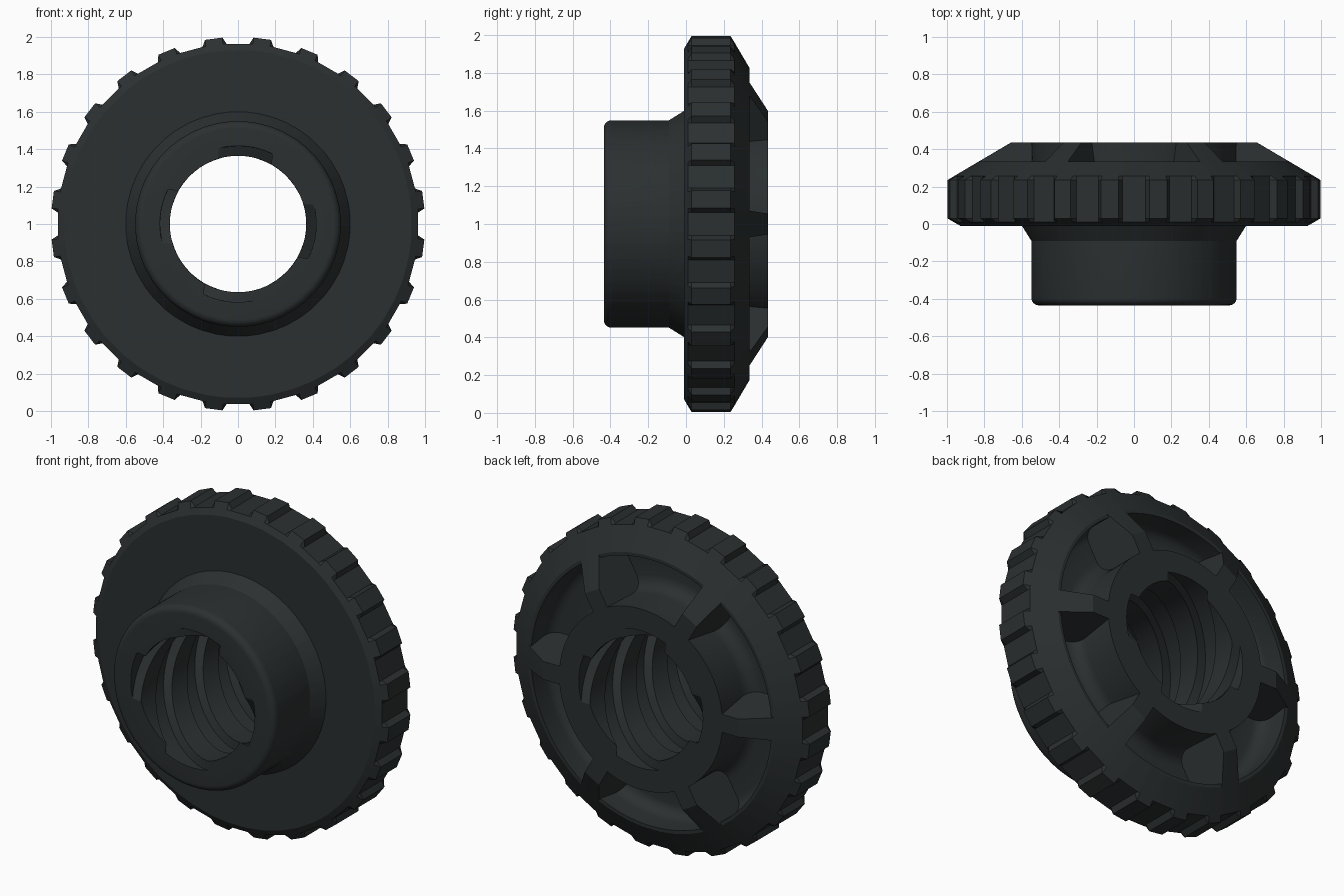
import bpy, bmesh
from math import sin, cos, asin, pi, radians

if "Cube" in bpy.data.objects:
    bpy.data.objects.remove(bpy.data.objects["Cube"])

mat = bpy.data.materials.new("dark_plastic")
mat.diffuse_color = (0.024, 0.029, 0.030, 1)
mat.use_nodes = True
mat.node_tree.nodes["Principled BSDF"].inputs["Base Color"].default_value = mat.diffuse_color


def make_object(name, bm):
    bmesh.ops.recalc_face_normals(bm, faces=bm.faces)
    mesh = bpy.data.meshes.new(name)
    bm.to_mesh(mesh)
    bm.free()
    mesh.materials.append(mat)
    obj = bpy.data.objects.new(name, mesh)
    bpy.context.collection.objects.link(obj)
    return obj


def polar(r, a, y):
    return (r * cos(a), y, 1 + r * sin(a))


def skin(bm, rings):
    """Bridge closed rings of points and cap both ends."""
    loops = [[bm.verts.new(p) for p in ring] for ring in rings]
    n = len(loops[0])
    for a, b in zip(loops, loops[1:]):
        for i in range(n):
            j = (i + 1) % n
            bm.faces.new((a[i], a[j], b[j], b[i]))
    bm.faces.new(loops[0])
    bm.faces.new(loops[-1])


def arc(cx, cy, r, start, end, steps=6):
    return [(cx + r * cos(radians(start + (end - start) * i / steps)),
             cy + r * sin(radians(start + (end - start) * i / steps)))
            for i in range(steps + 1)]


# Wheel body: turned rings (radius, y); 24 grip teeth stand above the gap radius
GAP = 0.965
rings = [(r, y) for r, y in arc(0.51, -0.395, 0.04, -90, 0)]
rings += [(0.55, -0.09), (0.60, -0.01), (0.93, -0.01), (GAP, 0.01), (1.0, 0.03),
          (1.0, 0.235), (GAP, 0.2556), (0.83, 0.335), (0.66, 0.435)]
body_rings = []
for r, y in rings:
    ring = []
    for k in range(24):
        mid = 7.5 + 15 * k
        for off, top in ((-3.85, False), (-2.7, True), (2.7, True), (3.85, False)):
            rr = r if top else min(r, GAP)
            ring.append(polar(rr, radians(mid + off), y))
    body_rings.append(ring)
bm = bmesh.new()
skin(bm, body_rings)
wheel = make_object("threaded_grip_wheel", bm)

# Cutter, part 1: bore with a four-start helical groove
bm = bmesh.new()
section = []
for k in range(4):
    c = -6 + 90 * k
    section += [(0.418, c - 20 + 40 * i / 6) for i in range(7)]
    section += [(0.365, c + 23 + 44 * i / 7) for i in range(8)]
bore = []
for s in range(61):
    y = -0.6 + 1.2 * s / 60
    twist = -2 * pi * (y + 0.435) / 1.2
    bore.append([polar(r, radians(a) + twist, y) for r, a in section])
skin(bm, bore)

# Cutter, part 2: six filleted pockets that leave tapered spokes between them
pocket = [(0.55, 0.5)] + arc(0.63, 0.23, 0.08, 180, 270)
pocket += arc(0.74, 0.22, 0.07, 270, 360)
pocket += [(0.81, 0.335), (1.03, 0.335), (1.03, 0.5)]
STEPS = 16
for k in range(6):
    slices = []
    for s in range(STEPS + 1):
        ring = []
        for r, y in pocket:
            da = asin((0.055 + 0.15 * (0.435 - y)) / r)
            a = k * pi / 3 + da + (pi / 3 - 2 * da) * s / STEPS
            ring.append(polar(r, a, y))
        slices.append(ring)
    skin(bm, slices)
cutter = make_object("bore_and_pocket_cutter", bm)
cutter.hide_render = True

# Cut, tidy up and shade
mod = wheel.modifiers.new("cut", 'BOOLEAN')
mod.operation = 'DIFFERENCE'
mod.solver = 'EXACT'
mod.object = cutter
bpy.context.view_layer.objects.active = wheel
wheel.select_set(True)
bpy.ops.object.modifier_apply(modifier=mod.name)
bpy.data.objects.remove(cutter)
bpy.ops.object.shade_smooth_by_angle(angle=radians(25))
